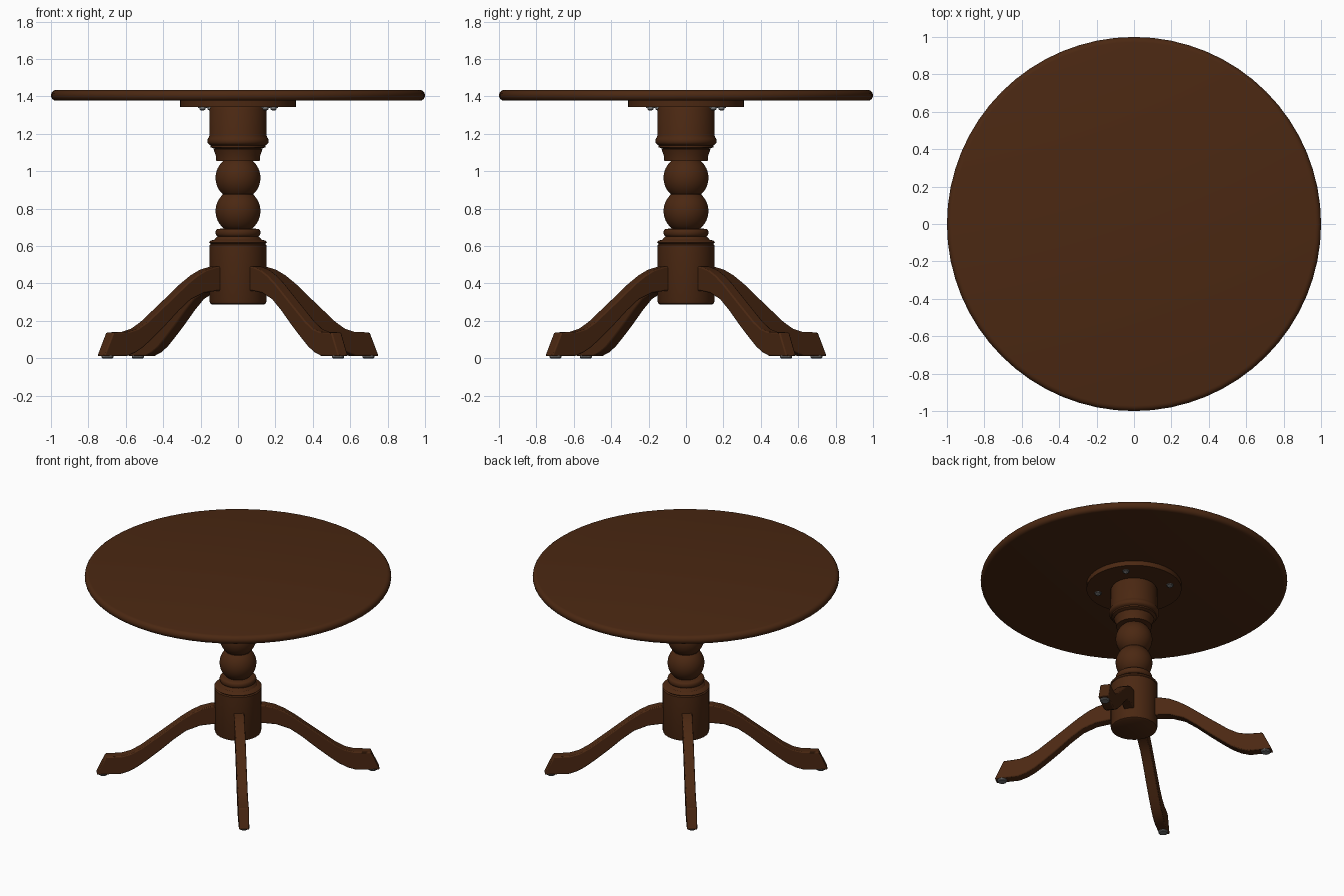
import bpy, bmesh, math
from mathutils import Matrix, Vector

cube = bpy.data.objects.get("Cube")
if cube:
    bpy.data.objects.remove(cube, do_unlink=True)


def material(name, color):
    m = bpy.data.materials.new(name)
    m.use_nodes = True
    m.diffuse_color = (*color, 1)
    m.node_tree.nodes["Principled BSDF"].inputs["Base Color"].default_value = (*color, 1)
    return m


WOOD = material("dark brown wood", (0.07, 0.021, 0.006))
METAL = material("grey metal", (0.16, 0.16, 0.16))
LEG_ANGLE = math.radians(37.5)


def finish(name, bm, mat, angle=35):
    bmesh.ops.recalc_face_normals(bm, faces=bm.faces)
    mesh = bpy.data.meshes.new(name)
    bm.to_mesh(mesh)
    bm.free()
    mesh.materials.append(mat)
    obj = bpy.data.objects.new(name, mesh)
    bpy.context.collection.objects.link(obj)
    bpy.ops.object.select_all(action='DESELECT')
    obj.select_set(True)
    bpy.context.view_layer.objects.active = obj
    bpy.ops.object.shade_smooth_by_angle(angle=math.radians(angle))
    return obj


def lathe(name, profile, mat, sides=48, center=(0, 0)):
    """Turn a bottom-to-top (radius, z) profile around a vertical axis."""
    bm = bmesh.new()
    rings = []
    for r, z in profile:
        rings.append([bm.verts.new((center[0] + r * math.cos(math.tau * i / sides),
                                    center[1] + r * math.sin(math.tau * i / sides), z))
                      for i in range(sides)])
    for a, b in zip(rings, rings[1:]):
        for i in range(sides):
            j = (i + 1) % sides
            bm.faces.new((a[i], a[j], b[j], b[i]))
    bm.faces.new(rings[0][::-1])
    bm.faces.new(rings[-1])
    return finish(name, bm, mat)


def arc(cx, cz, rx, rz, start, end, steps=12):
    """Points of an elliptical arc, angles in degrees."""
    angles = [math.radians(start + (end - start) * i / steps) for i in range(steps + 1)]
    return [(cx + rx * math.cos(t), cz + rz * math.sin(t)) for t in angles]


# Round top with a rolled edge, and the mounting plate below it
lathe("table_top", arc(0.972, 1.406, 0.028, 0.029, -90, 90, 8), WOOD, 64)
lathe("mounting_plate", [(0.31, 1.343), (0.31, 1.378)], WOOD)

# Turned column: hub, ring, two balls, collar and upper drum
column = [(0.138, 0.287), (0.148, 0.293), (0.152, 0.305), (0.152, 0.605)]
column += [(0.146, 0.612), (0.155, 0.62), (0.148, 0.628), (0.125, 0.635), (0.115, 0.648)]
column += arc(0.108, 0.672, 0.012, 0.02, -80, 80, 6)
column += [(0.075, 0.694)]
column += arc(0, 0.787, 0.12, 0.12, -50, 47)
column += arc(0, 0.965, 0.12, 0.12, -47, 48)
column += [(0.116, 1.056), (0.119, 1.085), (0.13, 1.115), (0.125, 1.12), (0.146, 1.128),
           (0.146, 1.138)]
column += arc(0.15, 1.162, 0.014, 0.02, -80, 60, 6)
column += [(0.153, 1.192), (0.153, 1.33), (0.145, 1.345)]
lathe("pedestal_column", column, WOOD)

# Curved leg outline in (distance from axis, height)
UPPER = [(0.10, 0.492), (0.17, 0.49), (0.24, 0.472), (0.30, 0.443), (0.366, 0.40),
         (0.50, 0.297), (0.635, 0.195), (0.70, 0.158), (0.76, 0.142), (0.865, 0.138)]
LOWER = [(0.925, 0.012), (0.77, 0.012), (0.715, 0.03), (0.66, 0.06), (0.60, 0.105),
         (0.507, 0.18), (0.42, 0.255), (0.34, 0.315), (0.25, 0.35), (0.17, 0.36), (0.10, 0.36)]
HALF_WIDTH = 0.034

for k, label in enumerate(("back_left", "back_right", "front_right", "front_left")):
    angle = LEG_ANGLE + k * math.pi / 2
    turn = Matrix.Rotation(angle, 4, 'Z')

    bm = bmesh.new()
    side = bm.faces.new([bm.verts.new((r, -HALF_WIDTH, z)) for r, z in UPPER + LOWER])
    extruded = bmesh.ops.extrude_face_region(bm, geom=[side])["geom"]
    bmesh.ops.translate(bm, vec=(0, 2 * HALF_WIDTH, 0),
                        verts=[v for v in extruded if isinstance(v, bmesh.types.BMVert)])
    bmesh.ops.transform(bm, matrix=turn, verts=bm.verts)
    leg = finish(label + "_leg", bm, WOOD)
    bevel = leg.modifiers.new("eased edges", 'BEVEL')
    bevel.width = 0.007
    bevel.segments = 2
    bevel.limit_method = 'ANGLE'
    bevel.angle_limit = math.radians(50)

    # Glide under the foot and bolt under the mounting plate
    foot = turn @ Vector((0.88, 0, 0))
    lathe(label + "_glide", [(0.027, 0), (0.032, 0.005), (0.032, 0.014)], METAL, 16, foot.xy)
    spot = turn @ Vector((0.24, 0, 0))
    lathe(label + "_bolt", [(0.009, 1.326), (0.016, 1.331), (0.016, 1.338), (0.024, 1.338),
                            (0.024, 1.345)], METAL, 12, spot.xy)
